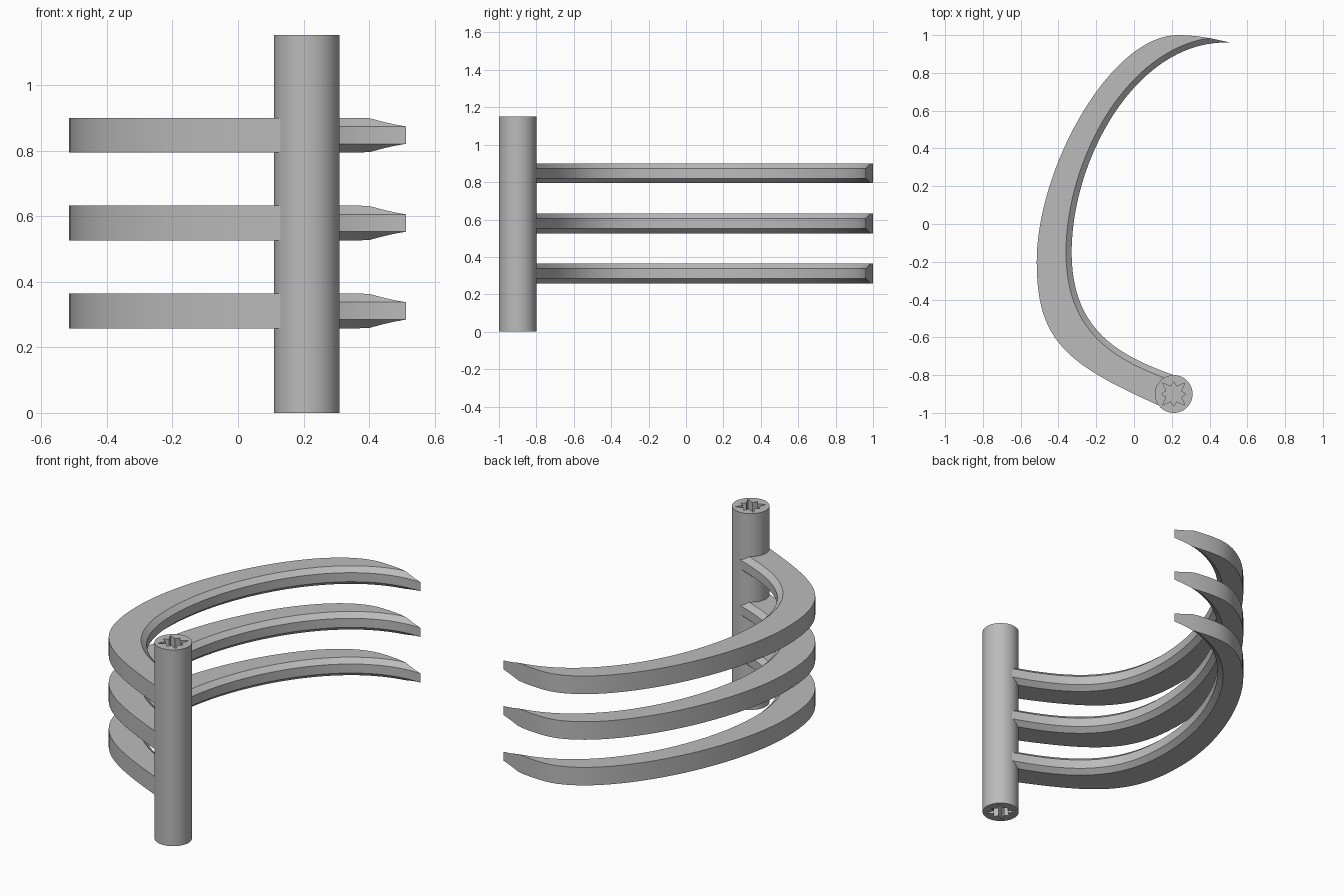
import bpy, bmesh, math
from mathutils import Vector
from mathutils.geometry import interpolate_bezier

cube = bpy.data.objects.get("Cube")
if cube:
    bpy.data.objects.remove(cube, do_unlink=True)

grey = bpy.data.materials.new("plain_grey")
grey.use_nodes = True
grey.diffuse_color = (0.5, 0.5, 0.5, 1)
grey.node_tree.nodes["Principled BSDF"].inputs["Base Color"].default_value = (0.5, 0.5, 0.5, 1)


def make_object(name, bm):
    bmesh.ops.recalc_face_normals(bm, faces=bm.faces)
    mesh = bpy.data.meshes.new(name)
    bm.to_mesh(mesh)
    bm.free()
    mesh.materials.append(grey)
    obj = bpy.data.objects.new(name, mesh)
    bpy.context.collection.objects.link(obj)
    return obj


def activate(obj):
    bpy.ops.object.select_all(action='DESELECT')
    obj.select_set(True)
    bpy.context.view_layer.objects.active = obj


def smooth(obj):
    activate(obj)
    bpy.ops.object.shade_smooth_by_angle(angle=math.radians(20))


def prism(bm, outline, z0, z1):
    face = bm.faces.new([bm.verts.new((x, y, z0)) for x, y in outline])
    out = bmesh.ops.extrude_face_region(bm, geom=[face])
    top = [v for v in out["geom"] if isinstance(v, bmesh.types.BMVert)]
    bmesh.ops.translate(bm, verts=top, vec=(0, 0, z1 - z0))


def path(segments, count):
    """Sample joined bezier segments evenly along their length."""
    pts = []
    for seg in segments:
        pts += interpolate_bezier(*[Vector(p) for p in seg], 200)[1 if pts else 0:]
    dist = [0]
    for a, b in zip(pts, pts[1:]):
        dist.append(dist[-1] + (b - a).length)
    result, j = [], 0
    for i in range(count + 1):
        goal = dist[-1] * i / count
        while j < len(pts) - 2 and dist[j + 1] < goal:
            j += 1
        result.append(pts[j].lerp(pts[j + 1], (goal - dist[j]) / (dist[j + 1] - dist[j])))
    return result


# Upright pole with a star-shaped socket in each end
PX, PY, HEIGHT, RADIUS, SOCKET = 0.21, -0.9, 1.152, 0.1, 0.1


def ring(radii, count):
    return [(PX + radii[i % len(radii)] * math.cos(math.tau * i / count),
             PY + radii[i % len(radii)] * math.sin(math.tau * i / count)) for i in range(count)]


bm = bmesh.new()
prism(bm, ring([RADIUS], 64), 0, HEIGHT)
pole = make_object("pole", bm)
bm = bmesh.new()
star = ring([0.065, 0.042, 0.085, 0.042], 16)
prism(bm, star, -0.05, SOCKET)
prism(bm, star, HEIGHT - SOCKET, HEIGHT + 0.05)
cutter = make_object("socket_cutter", bm)
cutter.hide_render = True
mod = pole.modifiers.new("sockets", 'BOOLEAN')
mod.operation, mod.solver, mod.object = 'DIFFERENCE', 'EXACT', cutter
activate(pole)
bpy.ops.object.modifier_apply(modifier=mod.name)
bpy.data.objects.remove(cutter, do_unlink=True)
smooth(pole)

# Plan curves of the hooked bands, from tip to pole
tip, out_mid, in_mid = (0.512, 0.96), (-0.515, -0.2), (-0.33, -0.15)
outer = path([(tip, (0.42, 0.98), (0.34, 1.0), (0.23, 1.0)),
              ((0.23, 1.0), (-0.12, 1.0), (-0.515, 0.3), out_mid)], 48)
outer += path([(out_mid, (-0.515, -0.62), (-0.36, -0.74), (0.13, -0.96))], 28)[1:]
inner = path([(tip, (0.02, 0.985), (-0.33, 0.35), in_mid)], 48)
inner += path([(in_mid, (-0.33, -0.55), (-0.1, -0.69), (0.21, -0.8))], 28)[1:]

CHAMFER, HALF, LIP = 0.03, 0.053, 0.0265


def band(name, z):
    """Sweep a section with a chamfered inner edge that tapers at the tip."""
    bm = bmesh.new()
    rows = []
    for i, (o, n) in enumerate(zip(outer, inner)):
        tangent = (inner[min(i + 1, len(inner) - 1)] - inner[max(i - 1, 0)]).normalized()
        across = o - n
        thick = abs(across.x * tangent.y - across.y * tangent.x)
        c = n + across * min(1, CHAMFER / max(thick, 1e-6))
        h = LIP + (HALF - LIP) * min(1, thick / CHAMFER)
        section = [(o, h), (c, h), (n, LIP), (n, -LIP), (c, -h), (o, -h)]
        rows.append([bm.verts.new((p.x, p.y, z + dz)) for p, dz in section])
    for a, b in zip(rows, rows[1:]):
        for k in range(6):
            m = (k + 1) % 6
            bm.faces.new((a[k], a[m], b[m], b[k]))
    bm.faces.new(rows[0])
    bm.faces.new(rows[-1])
    bmesh.ops.remove_doubles(bm, verts=bm.verts, dist=1e-4)
    bmesh.ops.dissolve_degenerate(bm, edges=bm.edges, dist=1e-5)
    smooth(make_object(name, bm))


for label, z in (("lower", 0.311), ("middle", 0.579), ("upper", 0.847)):
    band(label + "_band", z)
